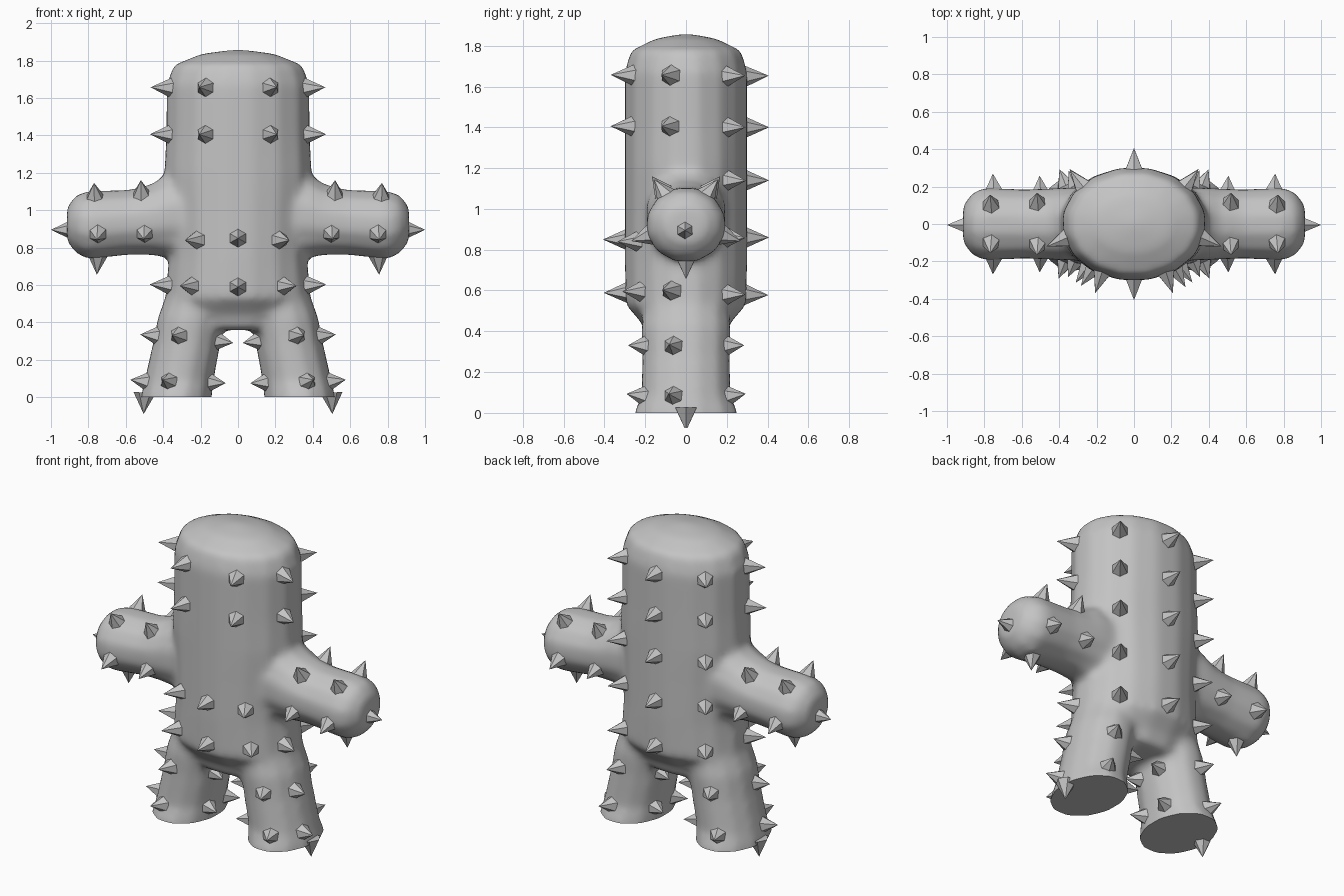
import bpy, bmesh, math
from mathutils import Vector, Matrix
from mathutils.bvhtree import BVHTree

cube = bpy.data.objects.get("Cube")
if cube:
    bpy.data.objects.remove(cube, do_unlink=True)

GREY = (0.55, 0.55, 0.55, 1)
grey = bpy.data.materials.new("plain grey")
grey.use_nodes = True
grey.diffuse_color = GREY
grey.node_tree.nodes["Principled BSDF"].inputs["Base Color"].default_value = GREY


def add_object(name, bm):
    mesh = bpy.data.meshes.new(name)
    bm.to_mesh(mesh)
    bm.free()
    mesh.materials.append(grey)
    obj = bpy.data.objects.new(name, mesh)
    bpy.context.collection.objects.link(obj)
    return obj


def loft(bm, rings, sides, along_x=0):
    """Closed tube of ellipses (position, offset, radius_a, radius_b) along z, or along +x / -x."""
    loops = []
    for pos, off, ra, rb in rings:
        loop = []
        for i in range(sides):
            a = math.tau * (i + 0.5) / sides
            u, v = ra * math.cos(a), rb * math.sin(a)
            co = (along_x * pos, v, off + u) if along_x else (off + u, v, pos)
            loop.append(bm.verts.new(co))
        loops.append(loop)
    for low, high in zip(loops, loops[1:]):
        for i in range(sides):
            j = (i + 1) % sides
            bm.faces.new((low[i], low[j], high[j], high[i]))
    bm.faces.new(loops[0][::-1])
    bm.faces.new(loops[-1])


# Trunk, arms and legs as overlapping tubes
bm = bmesh.new()
loft(bm, [(0.36, 0, 0.30, 0.19), (0.44, 0, 0.38, 0.22), (0.53, 0, 0.395, 0.30),
          (0.75, 0, 0.375, 0.305), (1.0, 0, 0.385, 0.305), (1.2, 0, 0.4, 0.305),
          (1.4, 0, 0.39, 0.305), (1.67, 0, 0.387, 0.305), (1.775, 0, 0.35, 0.275),
          (1.835, 0, 0.2, 0.15), (1.858, 0, 0.03, 0.02)], 16)
for side in (-1, 1):
    loft(bm, [(0.2, 0.98, 0.23, 0.2), (0.38, 0.97, 0.23, 0.2), (0.46, 0.95, 0.195, 0.195),
              (0.58, 0.935, 0.178, 0.19), (0.8, 0.92, 0.187, 0.2),
              (0.865, 0.925, 0.16, 0.17), (0.915, 0.925, 0.095, 0.1)], 12, side)
    loft(bm, [(z, side * off, rx, ry) for z, off, rx, ry in
              [(-0.12, 0.34, 0.195, 0.27), (0, 0.33, 0.195, 0.26), (0.09, 0.315, 0.19, 0.225),
               (0.3, 0.272, 0.185, 0.22), (0.42, 0.25, 0.185, 0.225), (0.6, 0.2, 0.17, 0.2)]], 12)
bmesh.ops.recalc_face_normals(bm, faces=bm.faces)
rough = add_object("body_rough", bm)

# Fuse the tubes and soften the joints
remesh = rough.modifiers.new("fuse", 'REMESH')
remesh.mode = 'VOXEL'
remesh.voxel_size = 0.022
soften = rough.modifiers.new("soften", 'SMOOTH')
soften.factor = 0.5
soften.iterations = 9
deps = bpy.context.evaluated_depsgraph_get()
bm = bmesh.new()
bm.from_mesh(rough.evaluated_get(deps).to_mesh())
bpy.data.objects.remove(rough, do_unlink=True)

# Flat soles
cut = bmesh.ops.bisect_plane(bm, geom=bm.verts[:] + bm.edges[:] + bm.faces[:],
                             plane_co=(0, 0, 0), plane_no=(0, 0, 1), clear_inner=True)
rim = [e for e in cut["geom_cut"] if isinstance(e, bmesh.types.BMEdge)]
bmesh.ops.holes_fill(bm, edges=rim)
bmesh.ops.recalc_face_normals(bm, faces=bm.faces)
surface = BVHTree.FromBMesh(bm)
body = add_object("body", bm)
body.data.shade_smooth()
body.data.set_sharp_from_angle(angle=math.radians(50))


def spike(bm, base, direction, length):
    """Six-sided thorn, its base sunk a little into the skin."""
    d = Vector(direction).normalized()
    depth = length + 0.025
    turn = d.to_track_quat('Z', 'Y').to_matrix().to_4x4()
    place = Matrix.Translation(Vector(base) + d * (length - depth / 2))
    bmesh.ops.create_cone(bm, cap_ends=True, segments=6, radius1=0.06, radius2=0,
                          depth=depth, matrix=place @ turn)


def spikes_at(bm, points, length):
    """Thorns on the skin nearest to each point, mirrored across x."""
    for x, y, z in points:
        for side in ((1, -1) if x else (1,)):
            spot, normal, _, _ = surface.find_nearest(Vector((side * x, y, z)))
            normal.z *= 0.5
            spike(bm, spot, normal, length)


# Trunk spikes: front, outer side and back columns
bm = bmesh.new()
points = [(0, -0.3, 0.85), (0, -0.3, 0.59), (0.225, -0.25, 0.84), (0.265, -0.25, 0.595),
          (0.39, -0.08, 0.6)]
for z in (1.655, 1.405):
    points += [(0.175, -0.27, z), (0.385, -0.085, z)]
for z in (1.65, 1.4, 1.14, 0.86, 0.58):
    points += [(0, 0.3, z), (0.28, 0.21, z)]
spikes_at(bm, points, 0.108)
add_object("trunk_spikes", bm)

# Leg spikes: front, outer, back and inner
bm = bmesh.new()
for z, out in ((0.33, 0), (0.085, 0.05)):
    spikes_at(bm, [(0.325 + out, -0.22, z), (0.45 + out, -0.065, z),
                   (0.32 + out, 0.22, z), (0.1 + out, -0.08, z - 0.03 + out / 2),
                   (0.1 + out, 0.09, z - 0.03 + out / 2)], 0.085)
add_object("leg_spikes", bm)

# Arm spikes: rings of five and one on each tip
bm = bmesh.new()
for side in (-1, 1):
    for x in (0.5, 0.75):
        for k in range(5):
            a = math.tau * k / 5
            d = Vector((0, math.sin(a), -math.cos(a)))
            top = 0.015 if d.z > 0.5 else 0
            centre = Vector((side * (x + top), 0, 0.93))
            spot = surface.ray_cast(centre + d, -d)[0]
            spike(bm, spot, d + Vector((side * 0.05, 0, 0)), 0.09)
    spike(bm, (side * 0.9, -0.005, 0.895), (side, 0, 0), 0.1)
add_object("arm_spikes", bm)
